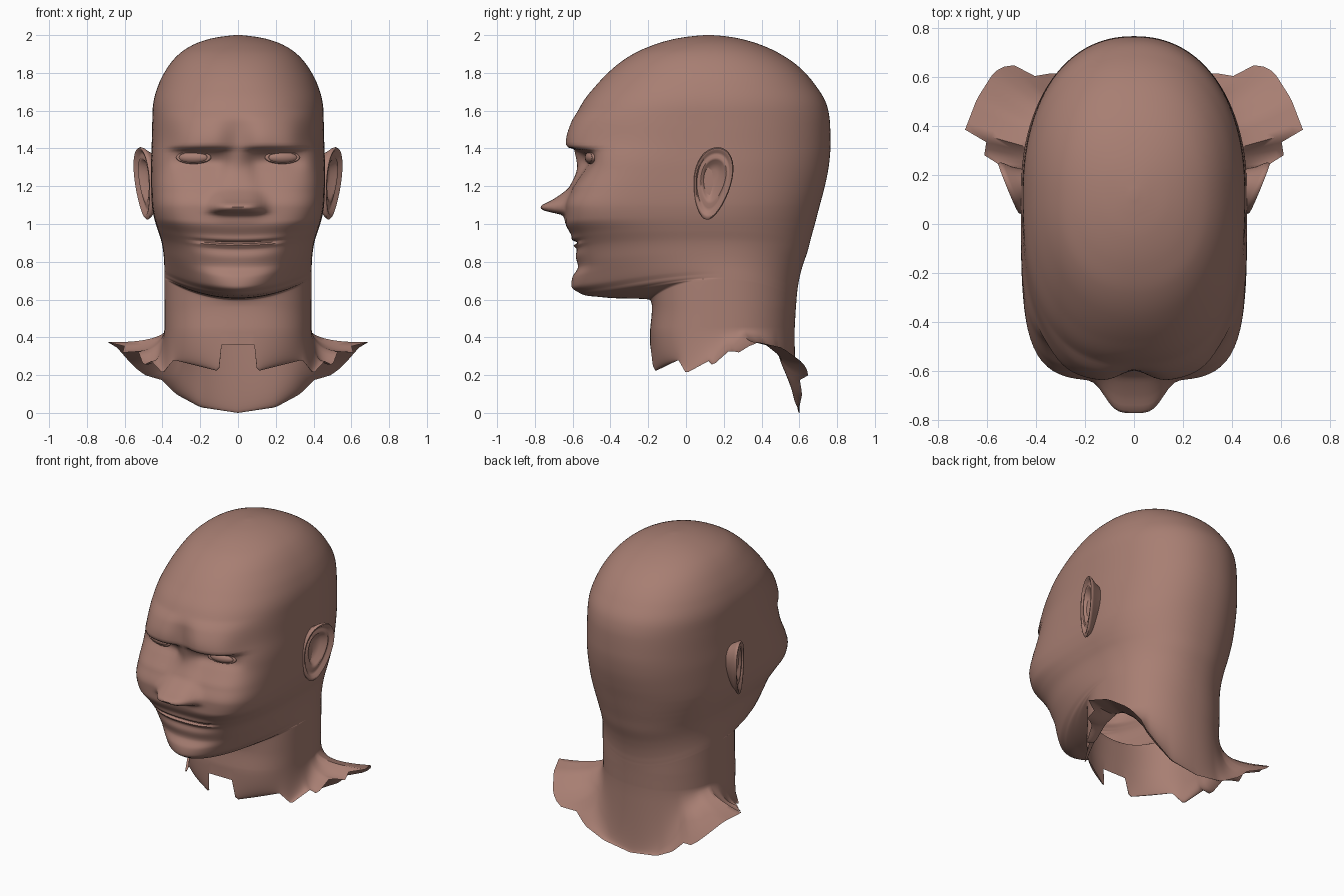
import bpy
import bmesh
from math import sin, cos, pi, radians, atan2, exp, dist

cube = bpy.data.objects.get("Cube")
if cube:
    bpy.data.objects.remove(cube, do_unlink=True)

SEGMENTS = 144
STEPS = 8

# One skin colour for everything
skin = bpy.data.materials.new("skin")
skin.use_nodes = True
skin.diffuse_color = (0.39, 0.21, 0.17, 1)
skin.node_tree.nodes["Principled BSDF"].inputs["Base Color"].default_value = skin.diffuse_color


def finish(obj):
    """Give the object its material and smooth shading."""
    obj.data.materials.append(skin)
    bpy.ops.object.select_all(action="DESELECT")
    obj.select_set(True)
    bpy.context.view_layer.objects.active = obj
    bpy.ops.object.shade_smooth_by_angle(angle=radians(60))


def spline(xs, ys, x):
    """Smooth curve through the points (xs, ys) that does not overshoot."""
    if x <= xs[0]:
        return ys[0]
    if x >= xs[-1]:
        return ys[-1]
    last = len(xs) - 2
    i = max(k for k in range(last + 1) if xs[k] <= x)

    def slope(k):
        k0, k1 = max(k - 1, 0), min(k, last)
        h0, h1 = xs[k0 + 1] - xs[k0], xs[k1 + 1] - xs[k1]
        a, b = (ys[k0 + 1] - ys[k0]) / h0, (ys[k1 + 1] - ys[k1]) / h1
        if a * b <= 0:
            return 0
        mean = (a * h1 + b * h0) / (h0 + h1)
        limit = 2.5 * min(abs(a), abs(b))
        return max(-limit, min(limit, mean))

    h = xs[i + 1] - xs[i]
    t = (x - xs[i]) / h
    blend = t * t * (3 - 2 * t)
    return (ys[i] + (ys[i + 1] - ys[i]) * blend
            + h * t * (1 - t) * ((1 - t) * slope(i) - t * slope(i + 1)))


def table(pairs):
    """Turn (height, value) pairs into a function of height."""
    xs, ys = zip(*pairs)
    return lambda z: spline(xs, ys, z)


def loft(name, rings, closed=False):
    """Skin a stack of rings; the last one is always capped."""
    bm = bmesh.new()
    rows = [[bm.verts.new(p) for p in ring] for ring in rings]
    count = len(rows[0])
    for low, high in zip(rows, rows[1:]):
        for j in range(count):
            k = (j + 1) % count
            bm.faces.new((low[j], low[k], high[k], high[j]))
    bm.faces.new(rows[-1])
    if closed:
        bm.faces.new(rows[0][::-1])
        bmesh.ops.recalc_face_normals(bm, faces=bm.faces[:])
    mesh = bpy.data.meshes.new(name)
    bm.to_mesh(mesh)
    bm.free()
    obj = bpy.data.objects.new(name, mesh)
    bpy.context.collection.objects.link(obj)
    finish(obj)


# Head sections: height, front y, back y, half width, squareness of the face
SECTIONS = [
    (.44, -.19, .575, .39, 2.6), (.56, -.18, .582, .39, 2.6), (.598, -.19, .585, .39, 2.5),
    (.612, -.44, .586, .39, 1.8), (.632, -.56, .588, .39, 1.75), (.66, -.587, .591, .39, 1.9),
    (.72, -.59, .602, .391, 2.2), (.77, -.587, .615, .394, 2.5), (.86, -.588, .645, .406, 3),
    (.93, -.605, .663, .425, 3.6), (1.01, -.638, .685, .444, 4.4), (1.09, -.638, .706, .455, 4.7),
    (1.18, -.606, .73, .46, 4.6), (1.3, -.56, .755, .461, 4.2), (1.42, -.595, .765, .457, 3.1),
    (1.54, -.593, .762, .454, 2.7), (1.63, -.555, .745, .45, 2.5), (1.735, -.475, .685, .422, 2.3),
    (1.83, -.38, .6, .372, 2.2), (1.9, -.28, .5, .312, 2.2), (1.945, -.18, .405, .245, 2.1),
    (1.98, -.06, .29, .15, 2), (1.995, .04, .2, .065, 2), (2, .1, .14, .015, 2),
]
COLUMNS = list(zip(*SECTIONS))
LENGTHS = [0]
for low, high in zip(SECTIONS, SECTIONS[1:]):
    LENGTHS.append(LENGTHS[-1] + dist(low[:4], high[:4]))

# Facial relief by height
nose_depth = table([(1, 0), (1.045, .015), (1.055, .045), (1.066, .1), (1.09, .132),
                    (1.127, .08), (1.16, .045), (1.2, .018), (1.3, .018), (1.4, 0)])
nose_width = table([(1, .1), (1.06, .13), (1.1, .13), (1.2, .1), (1.36, .06)])
eye_relief = table([(1.2, 0), (1.28, .02), (1.34, .055), (1.385, .035), (1.41, -.045),
                    (1.44, -.048), (1.6, 0)])
mouth_relief = table([(.64, 0), (.67, -.018), (.715, -.012), (.775, .015), (.83, .004), (.865, .01),
                      (.885, -.004), (.9, .024), (.916, -.004), (.945, .002), (1, 0)])
centre_y = table([(.6, .2), (.8, .16), (1, .12)])
# Upward curl of the jaw and mouth toward the sides
lift = table([(.56, 0), (.6, .7), (.72, .5), (.9, .25), (1.1, 0)])


def relief(x, z):
    """How far the face is pushed back at a point."""
    nose = nose_depth(z) * exp(-(x / nose_width(z)) ** 4)
    eyes = eye_relief(z) * exp(-((abs(x) - .2) / .15) ** 4)
    mouth = mouth_relief(z) * exp(-(x / .21) ** 4)
    return eyes + mouth - nose


def head_ring(u):
    z, front, back, width, square = (spline(LENGTHS, col, u) for col in COLUMNS)
    cy = centre_y(z)
    ring = []
    for j in range(SEGMENTS):
        a = 2 * pi * j / SEGMENTS
        s, c = sin(a), cos(a)
        n = square if c > 0 else 2.2
        r = (abs(s) ** n + abs(c) ** n) ** (-1 / n)
        x = width * r * s
        y = cy - r * c * ((cy - front) if c > 0 else (back - cy))
        if c > 0 and z > .64:
            y += relief(x, z)
        ring.append((x, y, z + lift(z) * x * x))
    return ring


# Ragged lower edge of the neck and shoulders, from front to back
HEM = [(0, -.19, .36), (.09, -.19, .36), (.1, -.165, .22), (.34, -.04, .28), (.4, 0, .21),
       (.46, .12, .275), (.5, .14, .25), (.53, .23, .33), (.61, .28, .32), (.6, .345, .36),
       (.69, .38, .375), (.64, .51, .345), (.57, .62, .265), (.5, .655, .2), (.42, .6, .19),
       (.33, .615, .1), (.2, .6, .03), (0, .6, 0)]
HEM_ANGLES = [atan2(x, .2 - y) for x, y, z in HEM]


def hem_point(j):
    a = 2 * pi * j / SEGMENTS
    side = 1 if a <= pi else -1
    a = min(a, 2 * pi - a)
    k = max(i for i in range(len(HEM) - 1) if HEM_ANGLES[i] <= a)
    t = (a - HEM_ANGLES[k]) / (HEM_ANGLES[k + 1] - HEM_ANGLES[k])
    x, y, z = (p + (q - p) * t for p, q in zip(HEM[k], HEM[k + 1]))
    return side * x, y, z


# Head, neck and flaring shoulders as one skin
neck = head_ring(0)
hem = [hem_point(j) for j in range(SEGMENTS)]
rings = []
for i in range(12, 0, -1):
    t = i / 12
    out, drop = t ** 1.5, 1 - (1 - t) ** 2.3
    rings.append([(p[0] + (q[0] - p[0]) * out, p[1] + (q[1] - p[1]) * out,
                   p[2] + (q[2] - p[2]) * drop) for p, q in zip(neck, hem)])
for start, end in zip(LENGTHS, LENGTHS[1:]):
    rings += [head_ring(start + (end - start) * i / STEPS) for i in range(STEPS)]
rings.append(head_ring(LENGTHS[-1]))
loft("head_and_neck", rings)


# Ear: concentric outlines, each with a size and an outward offset
EAR = [(.66, -.04), (.84, .004), (.96, .028), (1, .042), (.96, .052), (.89, .05), (.82, .036),
       (.73, .034), (.64, .042), (.55, .036), (.44, .012), (.2, .004)]


def ear_ring(side, size, out):
    ring = []
    for j in range(48):
        a = 2 * pi * j / 48
        v = .192 * size * sin(a) + .04 * (1 - size)
        u = .1 * size * cos(a) * (1 + .24 * sin(a)) + .14 * v
        x = .455 + out + (.4 * u + .04 * v if out > 0 else 0)
        ring.append((side * x, .14 + u, 1.215 + v))
    return ring


for side, label in ((1, "left"), (-1, "right")):
    loft(label + "_ear", [ear_ring(side, *e) for e in EAR], closed=True)

    # Eyeball set back under the brow
    bpy.ops.mesh.primitive_uv_sphere_add(segments=32, ring_count=16, radius=1,
                                         location=(side * .235, -.497, 1.352),
                                         rotation=(0, 0, side * .22))
    eye = bpy.context.object
    eye.name = label + "_eye"
    eye.scale = (.086, .034, .033)
    finish(eye)

    # Eyelids as a flattened ring around the eyeball
    bpy.ops.mesh.primitive_torus_add(major_segments=40, minor_segments=10,
                                     major_radius=.084, minor_radius=.011,
                                     location=(side * .235, -.506, 1.352),
                                     rotation=(pi / 2, 0, side * .22))
    lids = bpy.context.object
    lids.name = label + "_eyelids"
    lids.scale = (1, .36, 1)
    finish(lids)
